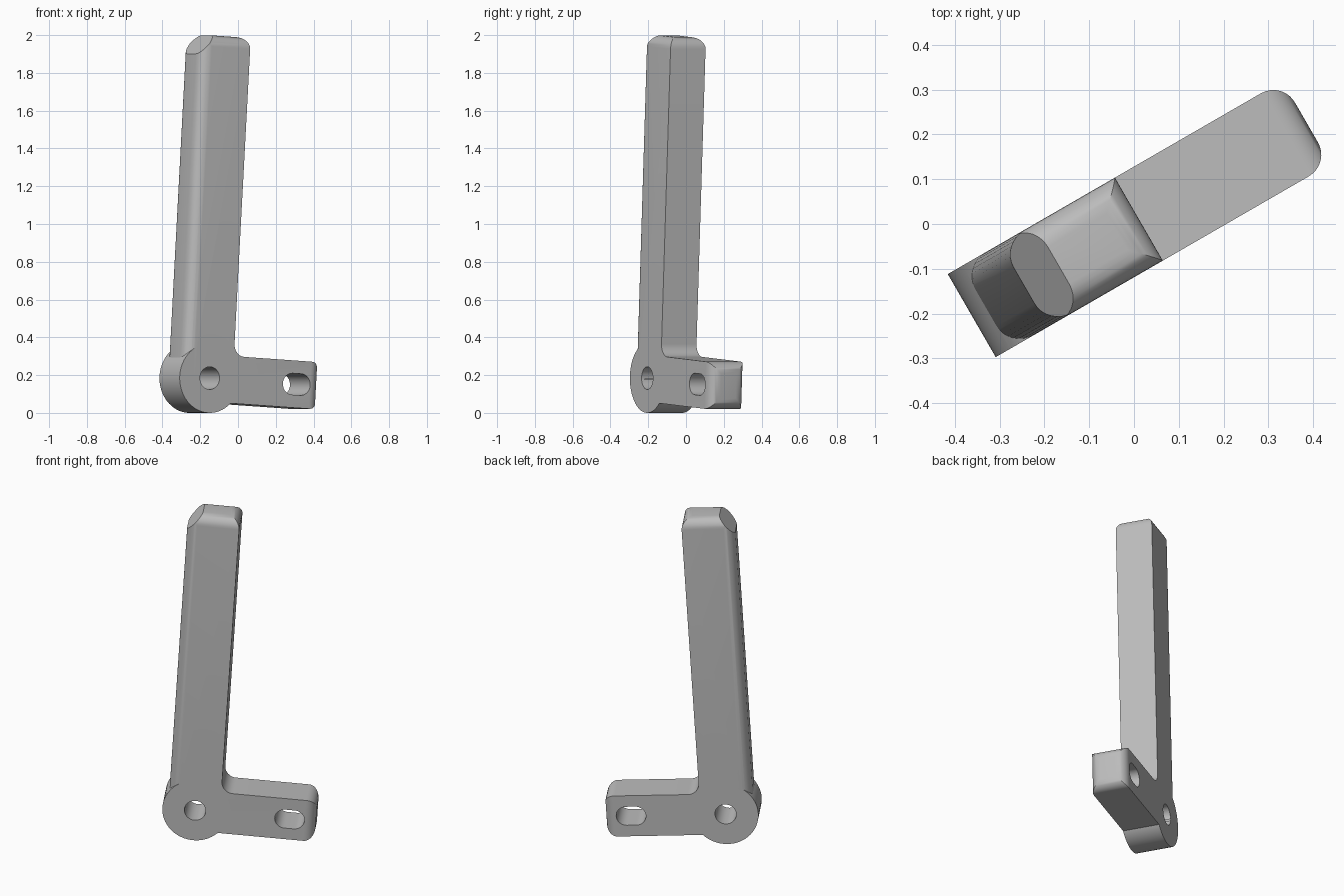
import bpy, bmesh
from math import sin, cos, pi, radians
from mathutils import Matrix

old = bpy.data.objects.get("Cube")
if old:
    bpy.data.objects.remove(old, do_unlink=True)

HALF = 0.107          # half of the plate thickness
FILLET = 0.06
ARM_H = 0.125         # half of the arm height
LEFT, RIGHT, TOP = -0.154, 0.14, 1.814

grey = bpy.data.materials.new("plain grey")
grey.use_nodes = True
grey.diffuse_color = (0.5, 0.5, 0.5, 1)
grey.node_tree.nodes["Principled BSDF"].inputs["Base Color"].default_value = (0.5, 0.5, 0.5, 1)


def arc(cx, cz, r, start, end, steps):
    angles = [radians(start + (end - start) * i / steps) for i in range(steps + 1)]
    return [(cx + r * cos(a), cz + r * sin(a)) for a in angles]


def prism(name, outline, half=HALF, round_edge=None, cut=None):
    """Extrude an x-z outline along y, then fillet chosen edges and slice a corner."""
    bm = bmesh.new()
    face = bm.faces.new([bm.verts.new((x, -half, z)) for x, z in outline])
    ext = bmesh.ops.extrude_face_region(bm, geom=[face])
    moved = [g for g in ext["geom"] if isinstance(g, bmesh.types.BMVert)]
    bmesh.ops.translate(bm, verts=moved, vec=(0, 2 * half, 0))
    bmesh.ops.recalc_face_normals(bm, faces=bm.faces)
    if round_edge:
        edges = [e for e in bm.edges if round_edge(*(v.co for v in e.verts))]
        bmesh.ops.bevel(bm, geom=edges, offset=FILLET, segments=8, profile=0.5,
                        affect='EDGES', clamp_overlap=True)
    if cut:
        point, normal = cut
        bmesh.ops.bisect_plane(bm, geom=bm.verts[:] + bm.edges[:] + bm.faces[:],
                               plane_co=point, plane_no=normal, clear_outer=True)
        rim = [e for e in bm.edges if e.is_boundary]
        bmesh.ops.contextual_create(bm, geom=rim)
        bmesh.ops.recalc_face_normals(bm, faces=bm.faces)
    mesh = bpy.data.meshes.new(name)
    bm.to_mesh(mesh)
    bm.free()
    mesh.materials.append(grey)
    obj = bpy.data.objects.new(name, mesh)
    bpy.context.collection.objects.link(obj)
    return obj


def box(x0, x1, z0, z1):
    return [(x0, z0), (x1, z0), (x1, z1), (x0, z1)]


def lever_edge(a, b):
    # Left uprights, plus the front, back and right edges of the top
    mid = (a + b) / 2
    upright = abs(a.z - b.z) > 1 and mid.x < LEFT + 0.01
    return upright or (mid.z > TOP - 0.01 and mid.x > LEFT + 0.01)


# Upright lever with a chamfered top left corner
lever = prism("bracket_lever", box(LEFT, RIGHT, 0, TOP), round_edge=lever_edge,
              cut=((LEFT, 0, TOP - 0.103), (-0.103, 0, 0.083)))

# Side arm with a filleted end
ARM_END = 0.676
arm = prism("side_arm", box(0, ARM_END, -ARM_H, ARM_H),
            round_edge=lambda a, b: min(a.x, b.x) > ARM_END - 0.01)

# Round hub and the curved inner corner
hub = prism("hub", arc(0, 0, 0.184, 0, 354.375, 63))
R = 0.065
web = prism("inner_corner", [(RIGHT - 0.03, ARM_H - 0.03), (RIGHT + R, ARM_H - 0.03)]
            + arc(RIGHT + R, ARM_H + R, R, 270, 180, 10) + [(RIGHT - 0.03, ARM_H + R)])

# Pivot hole and slot
pivot = prism("pivot_hole_cutter", arc(0, 0, 0.06, 0, 350, 35), half=0.3)
slot = prism("slot_cutter", arc(0.558, 0, 0.057, -90, 90, 16)
             + arc(0.505, 0, 0.057, 90, 270, 16), half=0.3)

for part, mode in ((arm, 'UNION'), (web, 'UNION'), (hub, 'UNION'),
                   (pivot, 'DIFFERENCE'), (slot, 'DIFFERENCE')):
    part.hide_render = True
    mod = lever.modifiers.new(part.name, 'BOOLEAN')
    mod.operation, mod.solver, mod.object = mode, 'EXACT', part
    bpy.context.view_layer.objects.active = lever
    bpy.ops.object.modifier_apply(modifier=mod.name)
    bpy.data.objects.remove(part, do_unlink=True)

# Lean the bracket, lift it to the floor and turn it
lever.data.transform(Matrix.Rotation(pi / 6, 4, 'Z')
                     @ Matrix.Translation((-0.232, 0.004, 0.184))
                     @ Matrix.Rotation(radians(3.5), 4, 'Y'))

bpy.ops.object.select_all(action='DESELECT')
lever.select_set(True)
bpy.context.view_layer.objects.active = lever
bpy.ops.object.shade_smooth_by_angle(angle=radians(30))
